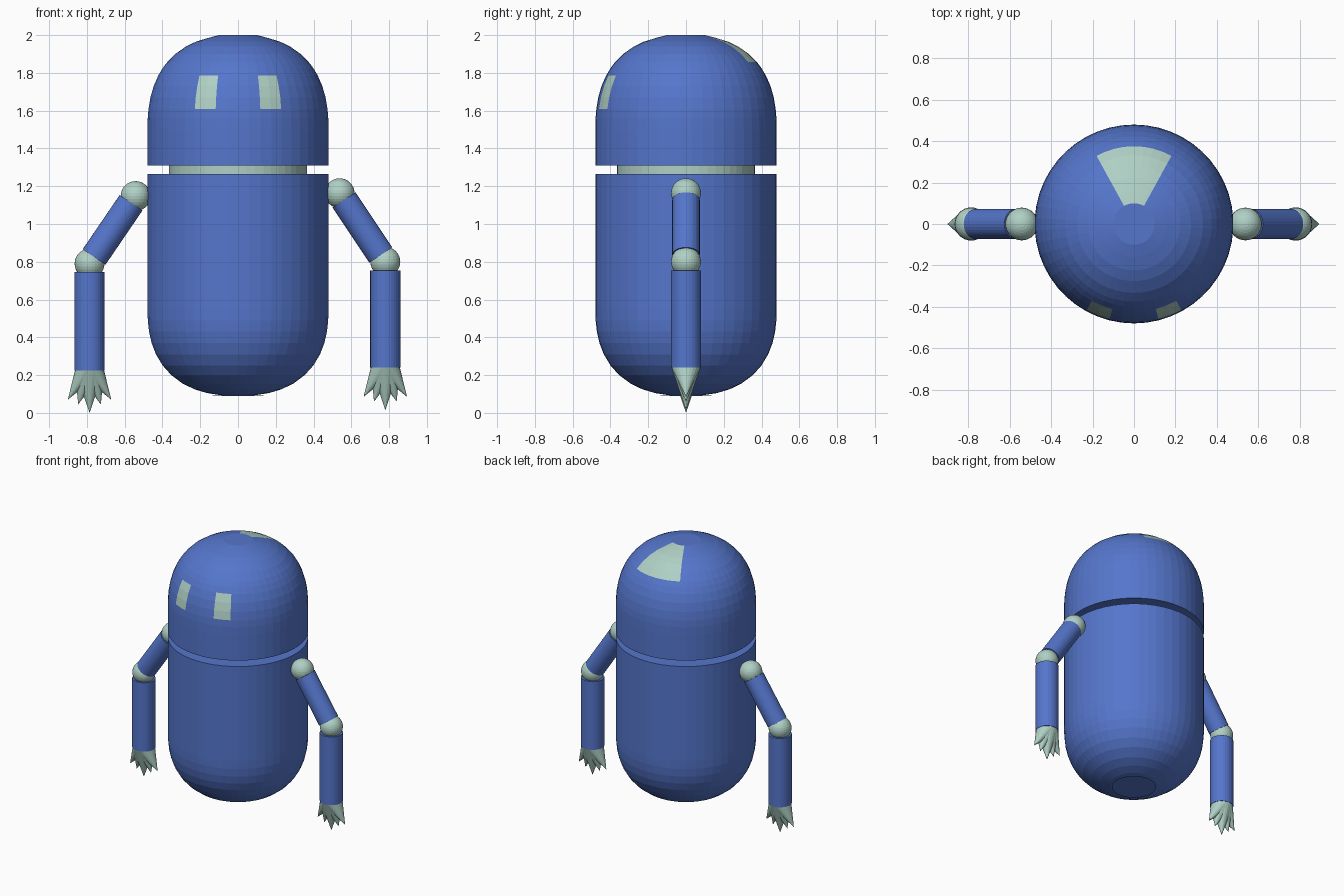
import bpy, bmesh, math
from mathutils import Vector

if "Cube" in bpy.data.objects:
    bpy.data.objects.remove(bpy.data.objects["Cube"])

SEG = 50  # sides of the large round shells


def material(name, rgb):
    m = bpy.data.materials.new(name)
    m.diffuse_color = (*rgb, 1)
    m.use_nodes = True
    m.node_tree.nodes["Principled BSDF"].inputs["Base Color"].default_value = m.diffuse_color
    return m


BLUE = material("blue", (0.09, 0.18, 0.60))
PALE = material("pale_green", (0.43, 0.63, 0.56))


def finish(name, bm, *mats):
    bmesh.ops.recalc_face_normals(bm, faces=bm.faces)
    me = bpy.data.meshes.new(name)
    bm.to_mesh(me)
    bm.free()
    for m in mats:
        me.materials.append(m)
    ob = bpy.data.objects.new(name, me)
    bpy.context.collection.objects.link(ob)
    return ob


def lathe(name, profile, mats, patches=()):
    """Spin (r, z) points; patches = (z0, z1, a0, a1) in degrees from the front, mirrored."""
    bm = bmesh.new()
    rings = []
    for r, z in profile:
        ang = [2 * math.pi * i / SEG for i in range(SEG)]
        rings.append([bm.verts.new((r * math.sin(a), -r * math.cos(a), z)) for a in ang])
    for k in range(len(rings) - 1):
        zm = (profile[k][1] + profile[k + 1][1]) / 2
        for i in range(SEG):
            j = (i + 1) % SEG
            f = bm.faces.new((rings[k][i], rings[k][j], rings[k + 1][j], rings[k + 1][i]))
            a = (i + 0.5) * 360 / SEG
            a = min(a, 360 - a)
            if any(z0 < zm < z1 and a0 < a < a1 for z0, z1, a0, a1 in patches):
                f.material_index = 1
    bm.faces.new(rings[0])
    bm.faces.new(rings[-1])
    return finish(name, bm, *mats)


def dome_r(t):
    """Radius of the full, slightly squared dome at relative height t."""
    return 0.48 * (1 - t ** 2.4) ** (1 / 2.4)


def rod(name, a, b, r, mat):
    a, b = Vector(a), Vector(b)
    bm = bmesh.new()
    bmesh.ops.create_cone(bm, cap_ends=True, segments=32, radius1=r, radius2=r, depth=(b - a).length)
    rot = (b - a).to_track_quat('Z', 'Y').to_matrix()
    bmesh.ops.rotate(bm, verts=bm.verts, matrix=rot)
    bmesh.ops.translate(bm, verts=bm.verts, vec=(a + b) / 2)
    return finish(name, bm, mat)


def ball(name, c, r, mat):
    bm = bmesh.new()
    bmesh.ops.create_uvsphere(bm, u_segments=32, v_segments=16, radius=r)
    bmesh.ops.translate(bm, verts=bm.verts, vec=c)
    return finish(name, bm, mat)


def hand(name, x, z):
    """Five slanted cones fanning out of one wrist disc."""
    bm = bmesh.new()
    for dx, dz in ((-0.115, 0.155), (-0.06, 0.18), (0, 0.225), (0.06, 0.18), (0.115, 0.155)):
        tip = bm.verts.new((x + dx, 0, z - dz))
        base = [bm.verts.new((x + 0.077 * math.cos(a), 0.077 * math.sin(a), z))
                for a in (2 * math.pi * i / 24 for i in range(24))]
        for i in range(24):
            bm.faces.new((base[i], base[(i + 1) % 24], tip))
        bm.faces.new(base)
    return finish(name, bm, PALE)


# Body with rounded bottom
zs = [0.093, 0.105, 0.125, 0.155, 0.20, 0.25, 0.31, 0.37, 0.43, 0.49, 0.55]
body = [(0.15, 0.09)] + [(dome_r((0.55 - z) / 0.46), z) for z in zs] + [(0.48, 1.265)]
lathe("body", body, [BLUE])

# Neck ring
lathe("neck", [(0.365, 1.25), (0.365, 1.325)], [PALE])

# Domed head with two eyes and a back panel
zs = [1.50, 1.56, 1.61, 1.67, 1.73, 1.785, 1.825, 1.857, 1.90, 1.94, 1.965, 1.985]
head = [(0.48, 1.31)] + [(dome_r((z - 1.5) / 0.5), z) for z in zs] + [(0.10, 2.0)]
lathe("head", head, [BLUE, PALE], [(1.61, 1.785, 14, 29), (1.857, 2.0, 151, 181)])

# Arms: the left one hangs slightly lower
for side, s, shoulder, elbow, wrist in (
        ("left", -1, (0.542, 1.148), (0.786, 0.79), 0.225),
        ("right", 1, (0.538, 1.163), (0.78, 0.80), 0.24)):
    sh = Vector((s * shoulder[0], 0, shoulder[1]))
    el = Vector((s * elbow[0], 0, elbow[1]))
    step = (el - sh).normalized() * 0.043
    ball(side + "_shoulder", sh, 0.079, PALE)
    rod(side + "_upper_arm", sh + step, el - step, 0.073, BLUE)
    ball(side + "_elbow", el, 0.079, PALE)
    rod(side + "_forearm", el - Vector((0, 0, 0.045)), (el.x, 0, wrist), 0.08, BLUE)
    hand(side + "_hand", el.x, wrist)
